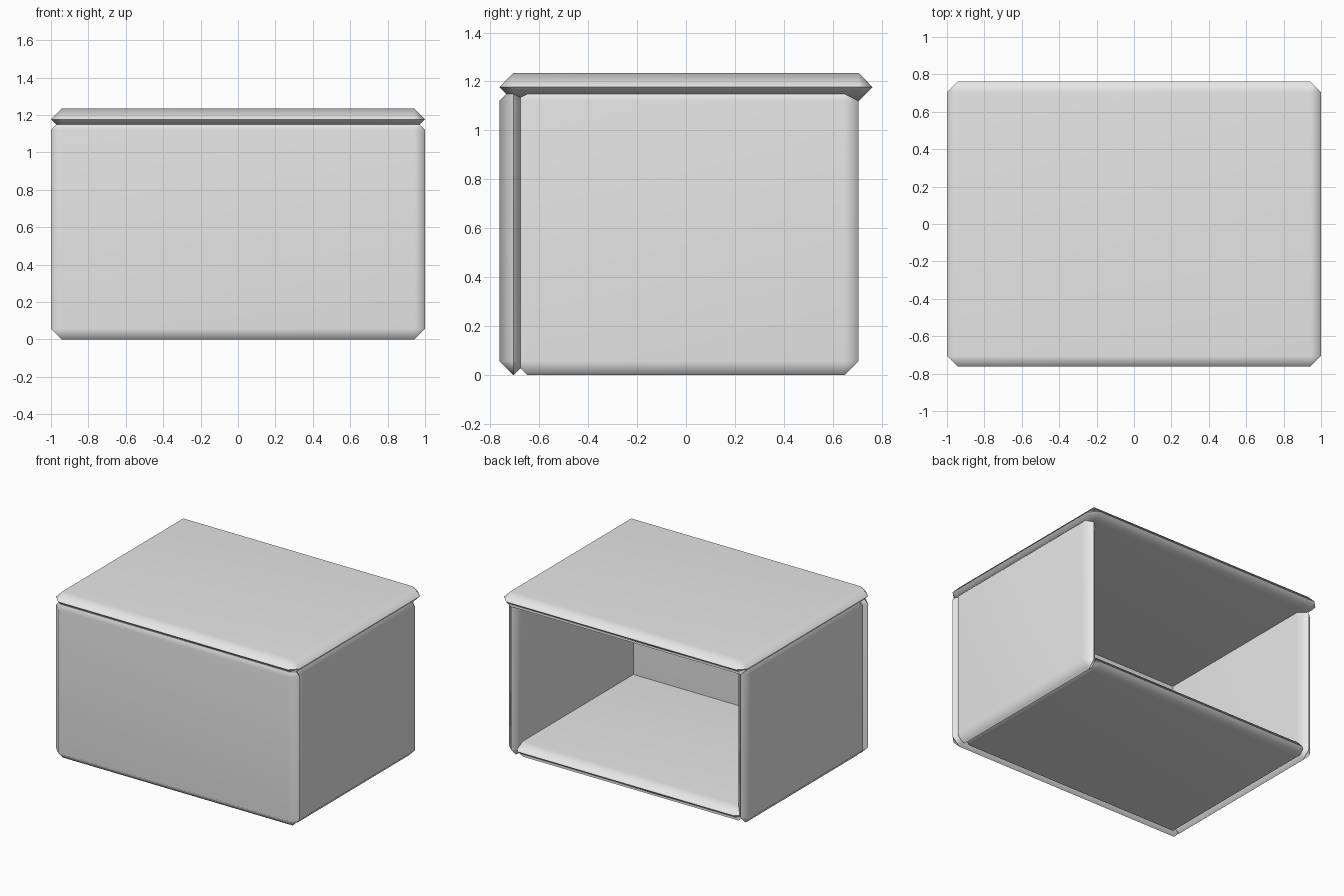
import bpy
import bmesh
import math
from mathutils import Matrix, Vector

if "Cube" in bpy.data.objects:
    bpy.data.objects.remove(bpy.data.objects["Cube"])

T = 0.115          # panel thickness
B = T / 2          # chamfer reaches the middle of the panel
WIDTH, DEPTH, HEIGHT = 2.0, 1.525, 1.235

grey = bpy.data.materials.new("light_grey")
grey.use_nodes = True
colour = (0.8, 0.8, 0.8, 1)
grey.diffuse_color = colour
grey.node_tree.nodes["Principled BSDF"].inputs["Base Color"].default_value = colour


def panel(name, low, high):
    """Thin box between two corners, chamfered until its rim is a sharp ridge."""
    low, high = Vector(low), Vector(high)
    size = high - low
    bm = bmesh.new()
    bmesh.ops.create_cube(bm, size=1, matrix=Matrix.Translation((low + high) / 2) @ Matrix.Diagonal(size.to_4d()))
    bmesh.ops.bevel(bm, geom=bm.edges[:], offset=B - 0.0005, segments=1, affect='EDGES', profile=0.5)
    bmesh.ops.remove_doubles(bm, verts=bm.verts[:], dist=0.003)
    bmesh.ops.recalc_face_normals(bm, faces=bm.faces[:])
    mesh = bpy.data.meshes.new(name)
    bm.to_mesh(mesh)
    bm.free()
    mesh.materials.append(grey)
    obj = bpy.data.objects.new(name, mesh)
    bpy.context.collection.objects.link(obj)

    # Soft chamfers, flat panel faces, crisp ridge
    bpy.ops.object.select_all(action='DESELECT')
    obj.select_set(True)
    bpy.context.view_layer.objects.active = obj
    bpy.ops.object.shade_smooth_by_angle(angle=math.radians(50))
    weighted = obj.modifiers.new("flat_faces", 'WEIGHTED_NORMAL')
    weighted.keep_sharp = True
    return obj


x, y = WIDTH / 2, DEPTH / 2
wall_top = HEIGHT - B

# Lid and front cover the full width
panel("top_panel", (-x, -y, HEIGHT - T), (x, y, HEIGHT))
panel("front_panel", (-x, -y, 0), (x, -y + T, wall_top))

# Side walls and floor start at the middle of the front panel; the back is open
panel("left_panel", (x - T, -y + B, 0), (x, y - B, wall_top))
panel("right_panel", (-x, -y + B, 0), (-x + T, y - B, wall_top))
panel("bottom_panel", (-x + B, -y + B, 0), (x - B, y - B, T))
